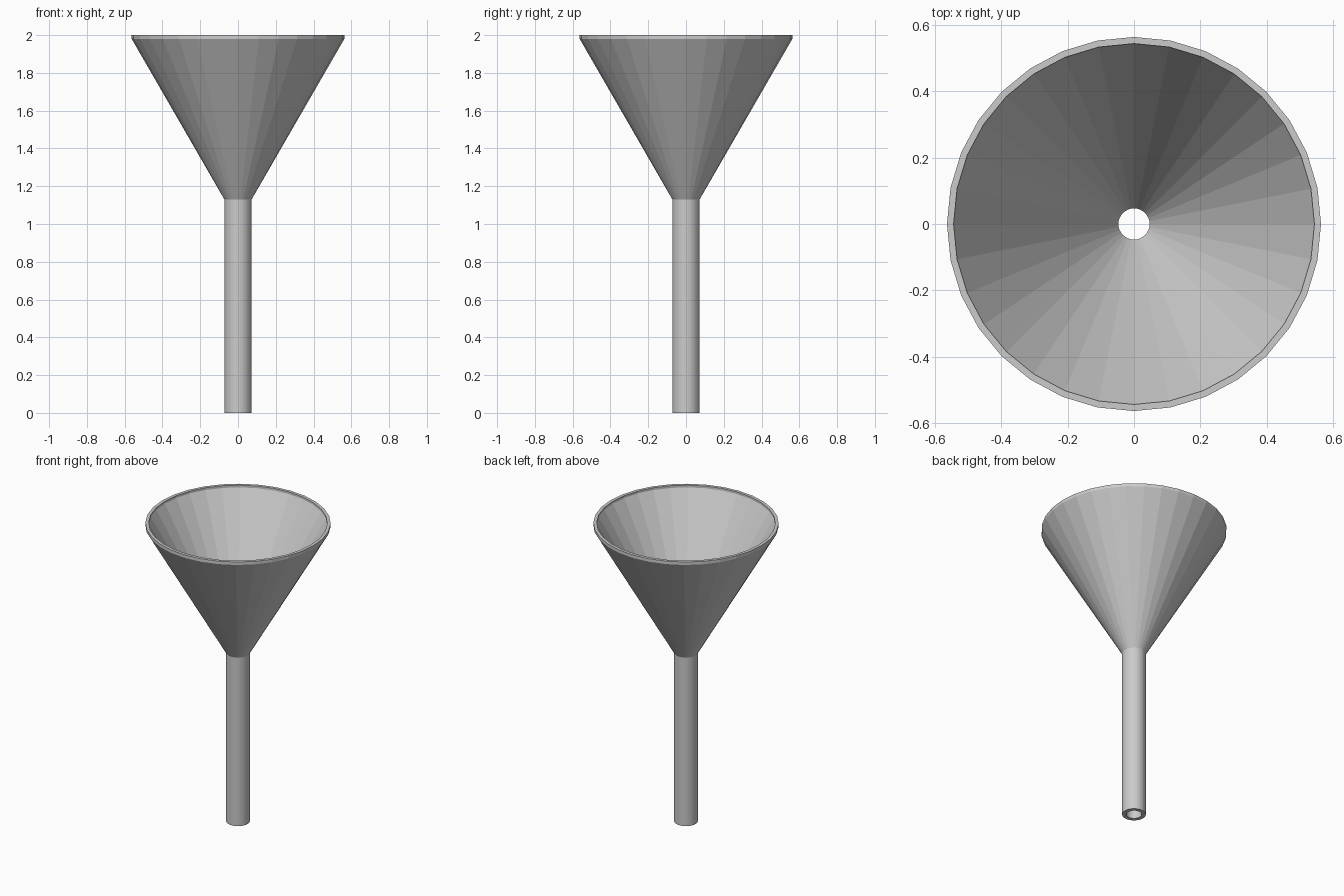
import bpy, bmesh, math

if "Cube" in bpy.data.objects:
    bpy.data.objects.remove(bpy.data.objects["Cube"])

SIDES = 32

# Closed wall cross-section (radius, height): outside going up, inside going down
profile = [
    (0.072, 0.0), (0.072, 1.13), (0.563, 1.98), (0.563, 2.0),   # stem, cone, lip
    (0.543, 2.0), (0.543, 1.985), (0.047, 1.135), (0.047, 0.0),  # inner lip, bowl, bore
]


def lathe(name, points, sides):
    """Revolve a closed profile around z into a flat-faced solid."""
    bm = bmesh.new()
    rings = []
    for r, z in points:
        ring = []
        for i in range(sides):
            a = 2 * math.pi * i / sides
            ring.append(bm.verts.new((r * math.cos(a), r * math.sin(a), z)))
        rings.append(ring)
    for k, ring in enumerate(rings):
        nxt = rings[(k + 1) % len(rings)]
        for i in range(sides):
            j = (i + 1) % sides
            bm.faces.new((ring[i], ring[j], nxt[j], nxt[i]))
    bmesh.ops.recalc_face_normals(bm, faces=bm.faces)
    mesh = bpy.data.meshes.new(name)
    bm.to_mesh(mesh)
    bm.free()
    obj = bpy.data.objects.new(name, mesh)
    bpy.context.collection.objects.link(obj)
    return obj


# Hollow funnel with a conical bowl and straight stem
lathe("funnel", profile, SIDES)
